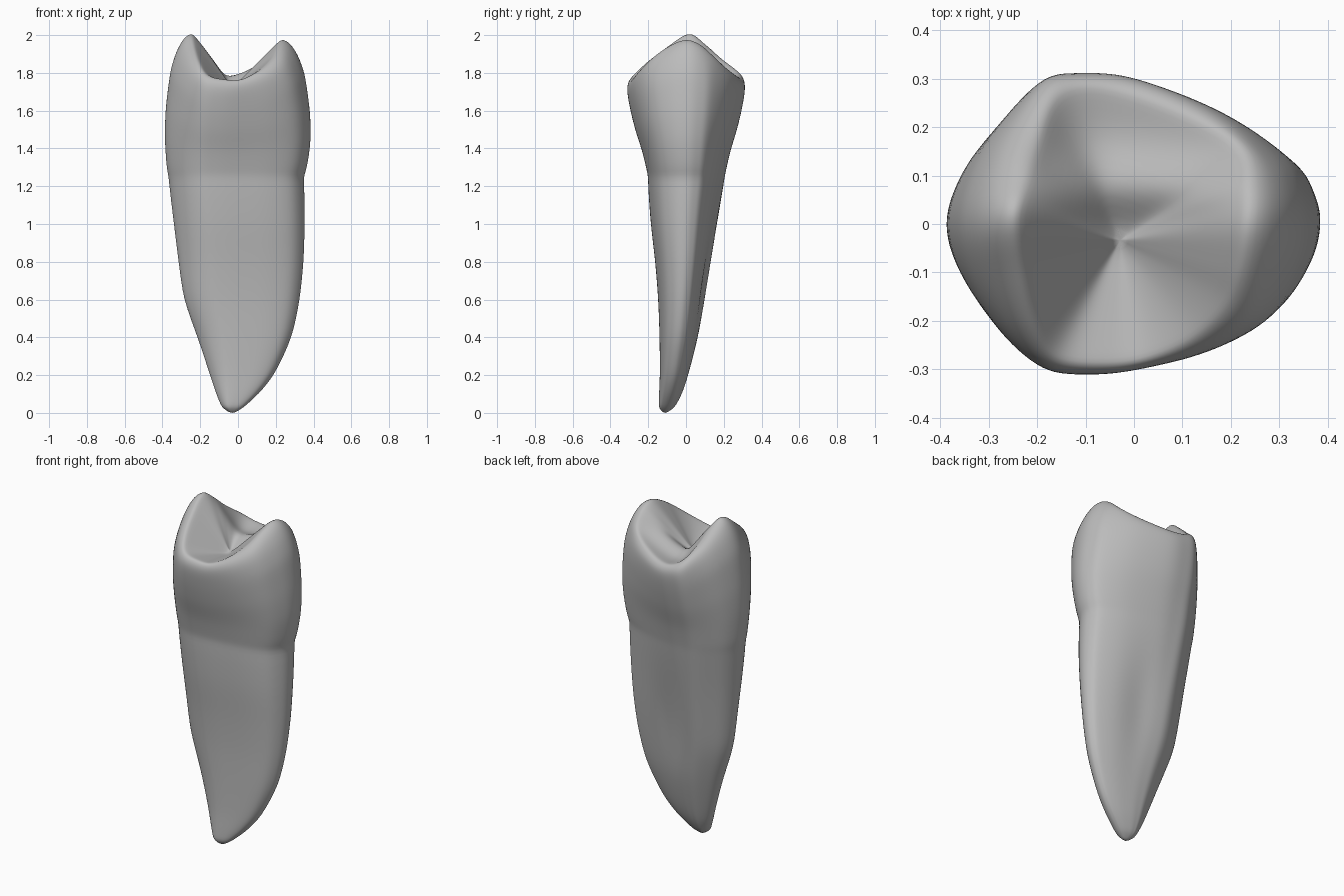
import bpy, bmesh, math
from mathutils import Vector

cube = bpy.data.objects.get("Cube")
if cube:
    bpy.data.objects.remove(cube, do_unlink=True)

SEGMENTS = 80
NECK = 1.26

# Widest crown outline (x, y) and the chewing rim above it (x, y, z)
OUTLINE = [(.387, 0), (.374, .08), (.335, .15), (.2, .24), (0, .309), (-.12, .318),
           (-.205, .306), (-.295, .222), (-.357, .13), (-.389, .01), (-.368, -.11),
           (-.3, -.23), (-.21, -.304), (-.12, -.317), (0, -.306), (.18, -.27),
           (.305, -.205), (.368, -.1)]
RIM = [(.235, 0, 1.985), (.24, .08, 1.955), (.225, .16, 1.885), (.14, .215, 1.83),
       (0, .27, 1.785), (-.1, .29, 1.785), (-.165, .262, 1.82), (-.2, .17, 1.89),
       (-.225, .09, 1.965), (-.248, .015, 2.018), (-.235, -.1, 1.945), (-.208, -.21, 1.86),
       (-.163, -.28, 1.79), (-.07, -.293, 1.768), (.02, -.283, 1.768), (.12, -.24, 1.82),
       (.192, -.17, 1.89), (.222, -.09, 1.95)]

# Root extents: z, x min, x max, y min, y max
ROOT = [(.005, -.05, -.01, -.125, -.095), (.03, -.085, .03, -.145, -.06),
        (.1, -.115, .11, -.143, -.02), (.2, -.147, .193, -.138, .012),
        (.4, -.212, .288, -.14, .065), (.6, -.288, .328, -.147, .1),
        (.8, -.313, .348, -.163, .133), (1, -.338, .354, -.188, .165),
        (1.2, -.362, .352, -.202, .198), (NECK - .01, -.365, .343, -.201, .205)]

# Crown swelling and inward roll along its height, for each axis
SWELL_X = [(0, 0), (.05, .5), (.27, 1), (1, 1)]
ROLL_X = [(0, 0), (.3, 0), (.47, .03), (.75, .22), (.89, .48), (.97, .75), (1, 1)]
SWELL_Y = [(0, 0), (.1, .1), (.27, .28), (.47, .58), (.67, .8), (.87, .97), (1, 1)]
ROLL_Y = [(0, 0), (.8, 0), (.93, .15), (.98, .55), (1, 1)]


def mix(a, b, t):
    return a + (b - a) * t


def lookup(table, t):
    for a, b in zip(table, table[1:]):
        if t <= b[0]:
            f = (t - a[0]) / (b[0] - a[0])
            return [mix(p, q, f) for p, q in zip(a, b)][1:]
    return table[-1][1:]


def closed_spline(points, count):
    """Sample a closed smooth curve through the points."""
    pts = [Vector(p) for p in points]
    n = len(pts)
    result = []
    for k in range(count):
        i, t = divmod(k * n / count, 1)
        a, b, c, d = (pts[(int(i) + j) % n] for j in (-1, 0, 1, 2))
        result.append(b + (c - a) * (t / 2) + (a * 2 - b * 5 + c * 4 - d) * (t * t / 2)
                      + (b * 3 - a - c * 3 + d) * (t ** 3 / 2))
    return result


outline = closed_spline(OUTLINE, SEGMENTS)
rim = closed_spline(RIM, SEGMENTS)
half_x = max(p.x for p in outline)
half_y = max(p.y for p in outline)


def root_ring(z):
    x0, x1, y0, y1 = lookup(ROOT, z)
    ring = []
    for p in outline:
        u, v = p.x / half_x, p.y / half_y
        # Shallow lengthwise groove on the back of the root
        dent = .02 * math.exp(-((u - .05) / .3) ** 2 - ((z - .75) / .3) ** 2) if v > 0 else 0
        ring.append(Vector((mix(x0, x1, (u + 1) / 2), mix(y0, y1, (v + 1) / 2) - dent, z)))
    return ring


def crown_ring(s, neck):
    ring = []
    for n, o, r in zip(neck, outline, rim):
        x = mix(mix(n.x, o.x, lookup(SWELL_X, s)[0]), r.x, lookup(ROLL_X, s)[0])
        y = mix(mix(n.y, o.y, lookup(SWELL_Y, s)[0]), r.y, lookup(ROLL_Y, s)[0])
        ring.append(Vector((x, y, mix(n.z, r.z, s))))
    return ring


PIT = Vector((-.03, -.035, 1.72))


def chewing_ring(f):
    ring = []
    for r in rim:
        p = PIT.lerp(r, f)
        # Cross ridge behind the central pit
        p.z += .065 * math.exp(-((p.y - .08) / .055) ** 2) * (1 - f ** 2)
        ring.append(p)
    return ring


# Stack the rings from root tip to the central pit
rings = [root_ring(z) for z in (.005, .015, .03, .06, .1, .15, .2, .3, .4, .5, .6, .7, .8,
                                .9, 1, 1.1, 1.2, NECK - .01)]
neck = rings[-1]
rings += [crown_ring(s, neck) for s in (.04, .1, .18, .27, .37, .47, .57, .67, .75, .82,
                                        .88, .93, .97, 1)]
rings += [chewing_ring(f) for f in (.95, .85, .73, .6, .47, .34, .22, .1)]

bm = bmesh.new()
loops = [[bm.verts.new(p) for p in ring] for ring in rings]
for low, high in zip(loops, loops[1:]):
    for i in range(SEGMENTS):
        j = (i + 1) % SEGMENTS
        bm.faces.new((low[i], low[j], high[j], high[i]))
tip = bm.verts.new((-.03, -.11, 0))
pit = bm.verts.new(PIT)
for i in range(SEGMENTS):
    j = (i + 1) % SEGMENTS
    bm.faces.new((tip, loops[0][j], loops[0][i]))
    bm.faces.new((pit, loops[-1][i], loops[-1][j]))

# Soften the seams between rings
for _ in range(2):
    bmesh.ops.smooth_vert(bm, verts=[v for v in bm.verts if v.co.z > .1], factor=.35,
                          use_axis_x=True, use_axis_y=True, use_axis_z=True)
bmesh.ops.recalc_face_normals(bm, faces=bm.faces)
for face in bm.faces:
    face.smooth = True

mesh = bpy.data.meshes.new("tooth")
bm.to_mesh(mesh)
bm.free()
tooth = bpy.data.objects.new("tooth", mesh)
bpy.context.collection.objects.link(tooth)

# Plain grey surface
grey = bpy.data.materials.new("plain grey")
grey.use_nodes = True
grey.diffuse_color = (.5, .5, .5, 1)
grey.node_tree.nodes["Principled BSDF"].inputs["Base Color"].default_value = (.5, .5, .5, 1)
mesh.materials.append(grey)

subdivision = tooth.modifiers.new("smooth surface", 'SUBSURF')
subdivision.levels = 1
subdivision.render_levels = 1
